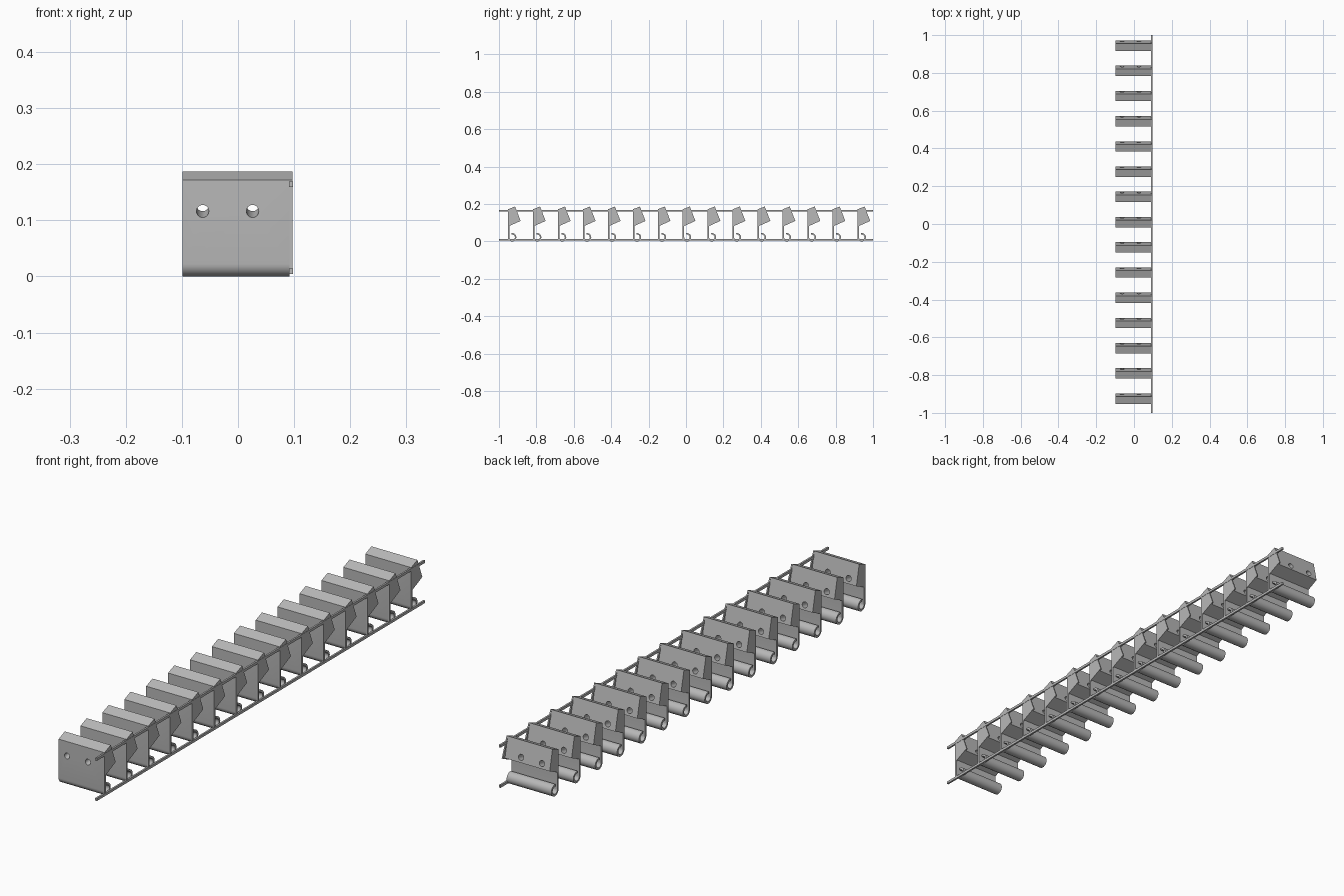
import bpy, bmesh, math
from mathutils import Matrix

if "Cube" in bpy.data.objects:
    bpy.data.objects.remove(bpy.data.objects["Cube"])

steel = bpy.data.materials.new("grey steel")
steel.diffuse_color = (0.48, 0.48, 0.48, 1)
steel.use_nodes = True
steel.node_tree.nodes["Principled BSDF"].inputs["Base Color"].default_value = steel.diffuse_color

COUNT, PITCH, FIRST = 15, 0.1335, -0.952
X0, X1 = -0.099, 0.097


def extrude_profile(name, pts, x0, x1):
    """Extrude a closed (y, z) outline along x."""
    bm = bmesh.new()
    face = bm.faces.new([bm.verts.new((x0, y, z)) for y, z in pts])
    out = bmesh.ops.extrude_face_region(bm, geom=[face])
    verts = [v for v in out["geom"] if isinstance(v, bmesh.types.BMVert)]
    bmesh.ops.translate(bm, verts=verts, vec=(x1 - x0, 0, 0))
    bmesh.ops.recalc_face_normals(bm, faces=bm.faces)
    mesh = bpy.data.meshes.new(name)
    bm.to_mesh(mesh)
    bm.free()
    mesh.materials.append(steel)
    obj = bpy.data.objects.new(name, mesh)
    bpy.context.collection.objects.link(obj)
    return obj


def arc(r, a0, a1, n=22):
    return [(0.0225 + r * math.cos(math.radians(a0 + (a1 - a0) * i / n)),
             0.0225 + r * math.sin(math.radians(a0 + (a1 - a0) * i / n)))
            for i in range(n + 1)]


# Clip outline: slanted head, thin upright plate, rolled hook at the foot
outline = [(0, 0.172), (0.038, 0.187), (0.055, 0.108), (0.008, 0.086)]
outline += arc(0.0145, 180, 460) + arc(0.0225, 460, 180)
clip = extrude_profile("clip", outline, X0, X1 - 0.005)

# Two slanted holes through the head
bm = bmesh.new()
for x in (-0.063, 0.026):
    m = (Matrix.Translation((x, 0.027, 0.122))
         @ Matrix.Rotation(math.radians(-78), 4, 'X'))
    bmesh.ops.create_cone(bm, cap_ends=True, segments=24, radius1=0.011,
                          radius2=0.011, depth=0.16, matrix=m)
bmesh.ops.recalc_face_normals(bm, faces=bm.faces)
cut_mesh = bpy.data.meshes.new("hole_cutter")
bm.to_mesh(cut_mesh)
bm.free()
cutter = bpy.data.objects.new("hole_cutter", cut_mesh)
bpy.context.collection.objects.link(cutter)
cutter.hide_render = True
mod = clip.modifiers.new("holes", 'BOOLEAN')
mod.operation, mod.solver, mod.object = 'DIFFERENCE', 'EXACT', cutter
bpy.context.view_layer.update()
clip_mesh = bpy.data.meshes.new_from_object(
    clip.evaluated_get(bpy.context.evaluated_depsgraph_get()))
clip.modifiers.clear()
clip.data = clip_mesh
bpy.data.objects.remove(cutter)

# Smooth the rolled hook and the holes
bpy.context.view_layer.objects.active = clip
clip.select_set(True)
bpy.ops.object.shade_smooth_by_angle(angle=math.radians(20))
clip.select_set(False)

# Tilted plate closing the right end of the head
side = extrude_profile("side_plate", [(0, 0.172), (0.038, 0.187),
                       (0.068, 0.11), (0.008, 0.083), (0, 0.083)],
                       X1 - 0.005, X1)
# Right edge of the upright below the side plate
edge = extrude_profile("plate_edge", [(0, 0.083), (0.008, 0.083),
                       (0.008, 0.012), (0, 0.012)], X1 - 0.005, X1)

# Repeat the unit along the strip
for i in range(COUNT):
    for part in (clip, side, edge):
        obj = part
        if i:
            obj = bpy.data.objects.new(part.name + "_%02d" % (i + 1), part.data)
            bpy.context.collection.objects.link(obj)
        obj.location.y = FIRST + i * PITCH

# Long carrier rails joining the clips
for name, z0, z1 in (("upper_rail", 0.159, 0.169), ("lower_rail", 0.004, 0.014)):
    extrude_profile(name, [(-1, z0), (1, z0), (1, z1), (-1, z1)],
                    X1 - 0.006, X1 + 0.001)
